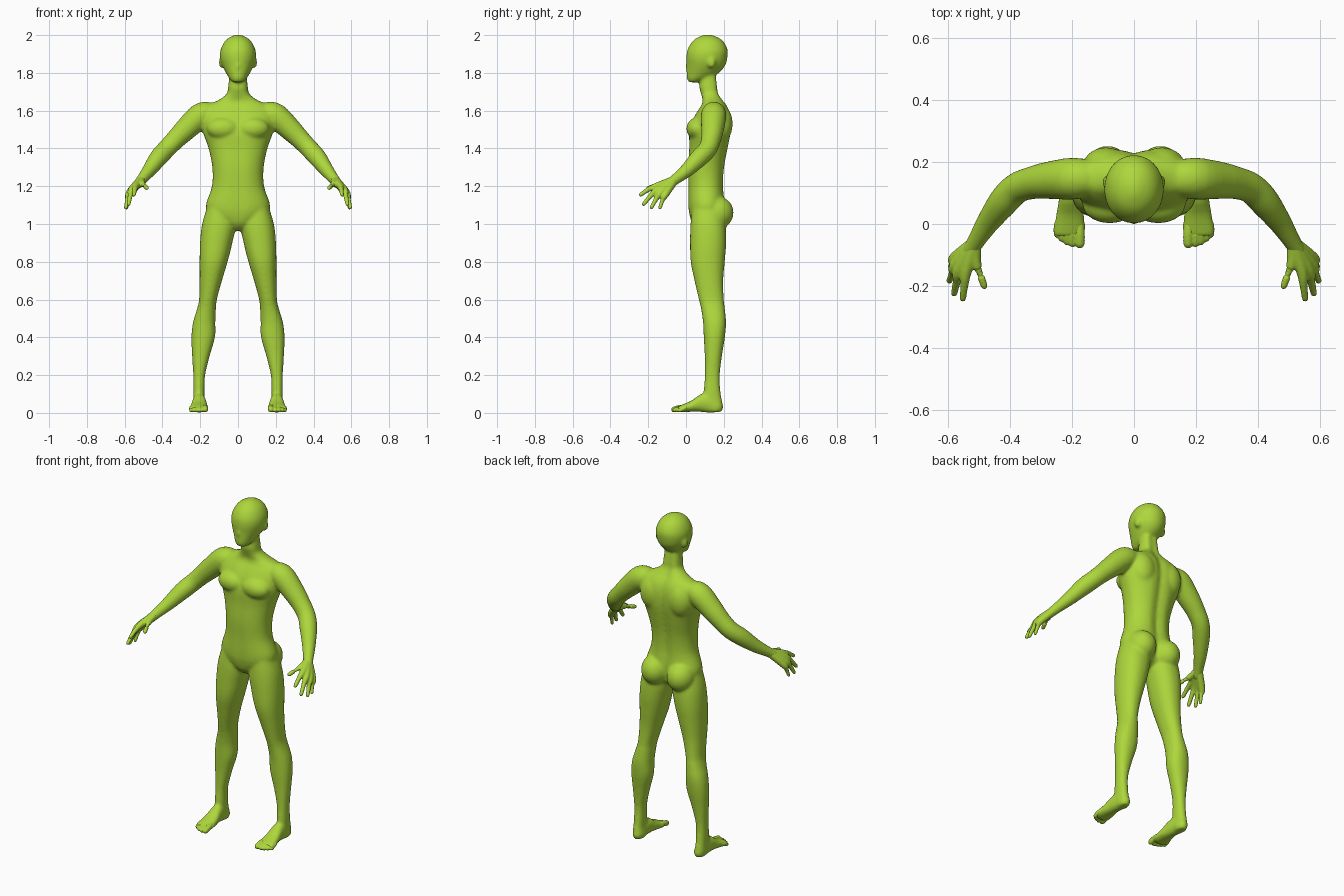
import bpy, bmesh, math
from mathutils import Vector, Matrix

skin = bpy.data.materials.new("lime_green")
skin.diffuse_color = (0.42, 0.68, 0.045, 1)


def refine(rows, steps=4):
    """Catmull-Rom interpolation of section rows."""
    out = []
    for i in range(len(rows) - 1):
        quad = rows[max(i - 1, 0)], rows[i], rows[i + 1], rows[min(i + 2, len(rows) - 1)]
        for k in range(steps):
            t = k / steps
            out.append([0.5 * (2 * b + (c - a) * t + (2 * a - 5 * b + 4 * c - d) * t * t
                               + (3 * b - a - 3 * c + d) * t ** 3) for a, b, c, d in zip(*quad)])
    return out + [list(rows[-1])]


def skin_rings(bm, rings):
    loops = [[bm.verts.new(p) for p in r] for r in rings]
    n = len(loops[0])
    for a, b in zip(loops, loops[1:]):
        for i in range(n):
            bm.faces.new((a[i], a[(i + 1) % n], b[(i + 1) % n], b[i]))
    bm.faces.new(loops[0])
    bm.faces.new(loops[-1])


def loft(bm, rows, side=1, axis='z', power=2.2, groove=0.0, n=40):
    """Rows: station, x min, x max, then low and high of the remaining axis."""
    rings = []
    for s, x0, x1, a0, a1 in refine(rows):
        ring = []
        for i in range(n):
            t = 2 * math.pi * i / n
            c, d = math.cos(t), math.sin(t)
            x = (x0 + x1) / 2 + (x1 - x0) / 2 * math.copysign(abs(c) ** (2 / power), c)
            a = (a0 + a1) / 2 + (a1 - a0) / 2 * math.copysign(abs(d) ** (2 / power), d)
            if groove:   # spine furrow and a shallow front midline
                a -= math.copysign(groove if d > 0 else groove * 0.3, d) * math.exp(-(x / 0.03) ** 2)
            ring.append((side * x, a, s) if axis == 'z' else (side * x, s, a))
        rings.append(ring)
    skin_rings(bm, rings)


def tube(bm, rows, side=1, n=20):
    """Round limb; rows are x, y, z, radius. Ends are rounded."""
    rows = refine(rows)
    pts = [Vector(r[:3]) for r in rows]
    rings = []
    for i, p in enumerate(pts):
        d = (pts[min(i + 1, len(pts) - 1)] - pts[max(i - 1, 0)]).normalized()
        u = d.cross(Vector((0.3, 0.9, 0.3))).normalized()
        if abs(d.y) > 0.9:
            u = d.cross(Vector((1, 0, 0))).normalized()
        v = d.cross(u)
        r = rows[i][3]
        ends = [(0, 1)]
        if i == 0:
            ends = [(-.95, .3), (-.7, .7), (0, 1)]
        elif i == len(pts) - 1:
            ends = [(0, 1), (.7, .7), (.95, .3)]
        for off, k in ends:
            ring = []
            for j in range(n):
                t = 2 * math.pi * j / n
                q = p + d * off * r + (u * math.cos(t) + v * math.sin(t)) * r * k
                ring.append((side * q.x, q.y, q.z))
            rings.append(ring)
    skin_rings(bm, rings)


def blob(bm, c, r, side=1):
    m = Matrix.Translation((side * c[0], c[1], c[2])) @ Matrix.Diagonal((*r, 1))
    bmesh.ops.create_uvsphere(bm, u_segments=32, v_segments=20, radius=1, matrix=m)


def finish(bm, name, voxel, smooth):
    bmesh.ops.recalc_face_normals(bm, faces=bm.faces)
    me = bpy.data.meshes.new(name)
    bm.to_mesh(me)
    bm.free()
    me.materials.append(skin)
    ob = bpy.data.objects.new(name, me)
    bpy.context.collection.objects.link(ob)
    rm = ob.modifiers.new("fuse", 'REMESH')
    rm.mode = 'VOXEL'
    rm.voxel_size = voxel
    rm.use_smooth_shade = True
    sm = ob.modifiers.new("soften", 'SMOOTH')
    sm.factor = 0.5
    sm.iterations = smooth


def sym(rows):
    return [(z, -w, w, a, b) for z, w, a, b in rows]


body = bmesh.new()
# torso and neck
loft(body, sym([(.965, .02, .06, .14), (1.0, .08, .03, .19), (1.05, .15, .015, .205),
                (1.1, .17, .01, .21), (1.2, .138, .01, .202), (1.3, .136, .008, .208),
                (1.4, .156, .014, .226), (1.48, .184, .015, .24), (1.55, .198, .033, .242),
                (1.6, .193, .06, .232), (1.63, .165, .08, .217), (1.655, .105, .085, .2),
                (1.69, .06, .075, .182), (1.73, .052, .066, .178), (1.8, .045, .08, .17)]), groove=.016)
# head
loft(body, sym([(1.75, .028, .014, .06), (1.772, .047, .004, .12), (1.80, .064, .003, .175),
                (1.84, .084, .004, .208), (1.88, .095, .002, .219), (1.92, .093, .007, .221),
                (1.96, .075, .028, .203), (1.985, .05, .056, .175), (2.002, .014, .095, .135)]), power=2.05)
blob(body, (0, .012, 1.835), (.014, .014, .026))   # nose
for s in (1, -1):
    blob(body, (.088, .135, 1.855), (.014, .022, .03), s)      # ear
    blob(body, (.078, .062, 1.505), (.088, .06, .06), s)       # chest muscle
    blob(body, (.09, .185, 1.53), (.075, .062, .1), s)         # shoulder blade
    blob(body, (.085, .162, 1.06), (.08, .09, .088), s)        # buttock
    # leg
    loft(body, [(1.1, .03, .16, .035, .19), (1.0, .012, .19, .024, .21), (.9, .03, .201, .022, .213),
                (.8, .055, .203, .025, .205), (.7, .085, .203, .045, .197), (.6, .112, .206, .068, .2),
                (.55, .117, .217, .08, .206), (.48, .12, .238, .09, .212), (.4, .122, .247, .094, .206),
                (.3, .15, .243, .099, .19), (.2, .174, .237, .099, .179), (.12, .177, .237, .094, .182),
                (.07, .178, .237, .09, .19), (.03, .172, .238, .1, .197), (.004, .18, .23, .115, .187)], s)
    # foot
    loft(body, [(.185, .182, .228, .008, .05), (.13, .174, .238, 0, .1), (.08, .168, .242, .005, .1),
                (.03, .16, .251, .006, .066), (-.02, .156, .261, .003, .044),
                (-.042, .163, .256, .006, .036)], s, axis='y')
    # arm
    tube(body, [(.15, .148, 1.588, .06), (.2, .146, 1.572, .068), (.28, .14, 1.498, .06),
                (.33, .132, 1.448, .053), (.378, .115, 1.398, .05), (.42, .072, 1.352, .049),
                (.47, .005, 1.285, .038), (.51, -.058, 1.235, .029), (.53, -.09, 1.21, .027)], s)
finish(body, "body", .0075, 12)

# hands: palm rays, fingers and thumb
base = (.512, -.062, 1.232)
fingers = [((.540, -.150, 1.202), (.551, -.24, 1.155), .0125), ((.562, -.148, 1.184), (.579, -.224, 1.105), .0125),
           ((.574, -.132, 1.168), (.594, -.183, 1.087), .012), ((.577, -.110, 1.155), (.590, -.138, 1.085), .011)]
for s, label in ((1, "left_hand"), (-1, "right_hand")):
    hand = bmesh.new()
    for knuckle, tip, r in fingers:
        mid = [(a + b) / 2 for a, b in zip(knuckle, tip)]
        mid[2] += .006
        tube(hand, [(*base, .023), (*knuckle, .019), (*mid, r * 1.05), (*tip, r * .85)], s)
    tube(hand, [(*base, .022), (.508, -.118, 1.218), (.496, -.16, 1.205), (.482, -.202, 1.192)]
         and [(*base, .022), (.510, -.118, 1.216, .018), (.496, -.16, 1.204, .0135), (.482, -.2, 1.19, .011)], s)
    finish(hand, label, .0045, 4)

# toes
for s, label in ((1, "left_toes"), (-1, "right_toes")):
    toes = bmesh.new()
    for x, tip, r in ((.174, -.063, .016), (.198, -.063, .0125), (.216, -.057, .012),
                      (.233, -.047, .0115), (.248, -.034, .011)):
        tube(toes, [(x * .9 + .0207, .0, .03, r), (x, tip + .03, .026, r), (x, tip, r + .002, r)], s)
    finish(toes, label, .0045, 4)
